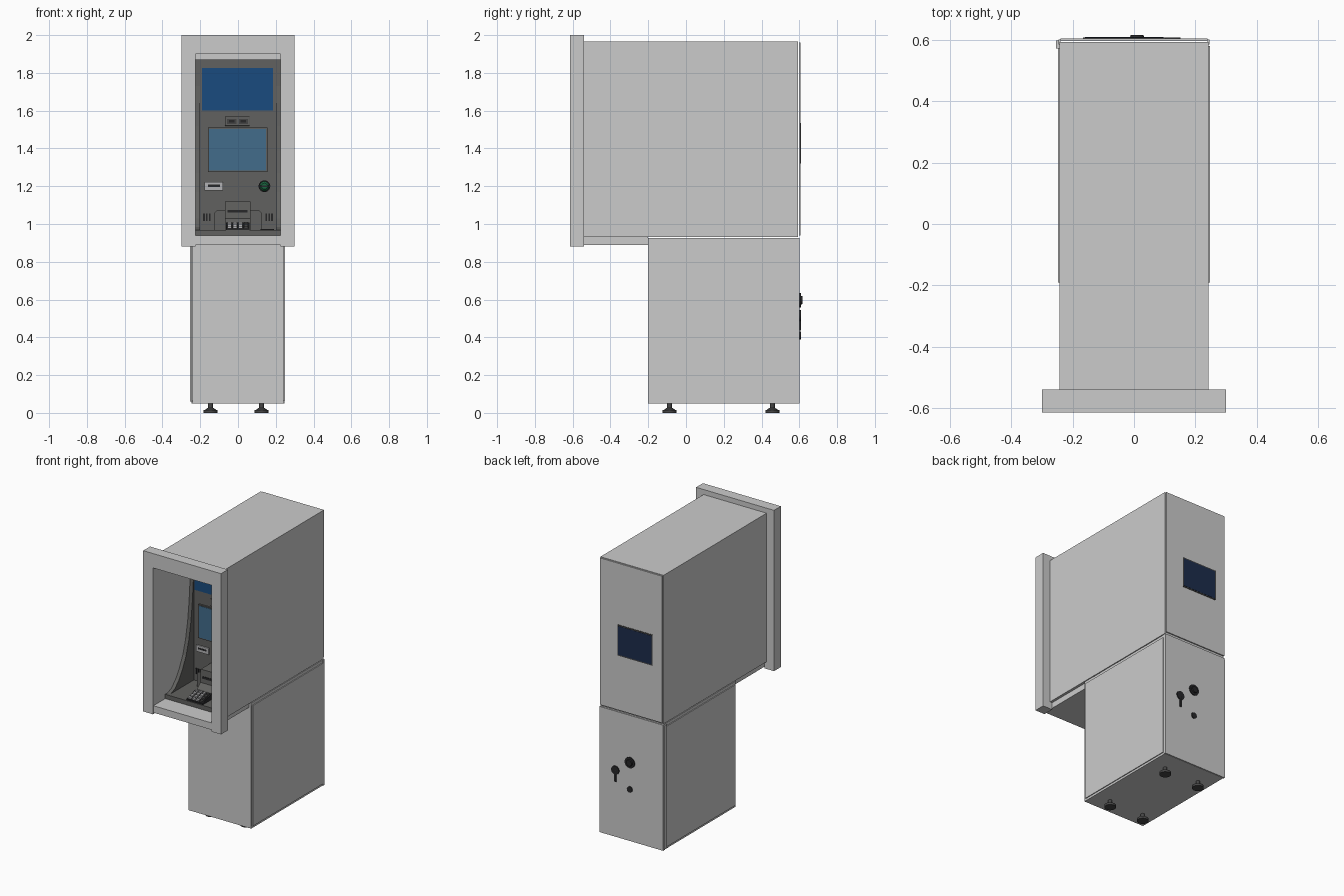
import bpy, bmesh, math
from mathutils import Matrix, Vector

if "Cube" in bpy.data.objects:
    bpy.data.objects.remove(bpy.data.objects["Cube"])


def material(name, r, g, b):
    m = bpy.data.materials.new(name)
    m.diffuse_color = (r, g, b, 1)
    m.use_nodes = True
    m.node_tree.nodes["Principled BSDF"].inputs["Base Color"].default_value = m.diffuse_color
    return m


DARK = material("dark_grey", .12, .12, .115)
BLACK = material("black", .02, .02, .022)
RUBBER = material("rubber", .06, .06, .06)
BLUE = material("screen_blue", .01, .07, .21)
PALE_BLUE = material("screen_pale_blue", .055, .15, .26)
NAVY = material("screen_navy", .012, .025, .07)
GREEN = material("green", .01, .13, .05)
METAL = material("metal", .45, .45, .46)


def finish(bm, name, mat=None, bevel=0):
    bmesh.ops.recalc_face_normals(bm, faces=bm.faces)
    me = bpy.data.meshes.new(name)
    bm.to_mesh(me)
    bm.free()
    ob = bpy.data.objects.new(name, me)
    bpy.context.collection.objects.link(ob)
    if mat:
        me.materials.append(mat)
    if bevel:
        mod = ob.modifiers.new("bevel", 'BEVEL')
        mod.width, mod.segments = bevel, 2
    return ob


def box(name, x, y, z, mat=None, bevel=0):
    """Box from (min, max) pairs."""
    bm = bmesh.new()
    size = [b - a for a, b in (x, y, z)]
    mid = [(a + b) / 2 for a, b in (x, y, z)]
    bmesh.ops.create_cube(bm, size=1, matrix=Matrix.Translation(mid) @ Matrix.Diagonal((*size, 1)))
    return finish(bm, name, mat, bevel)


def prism(name, pts, axis, a, b, mat=None):
    """Closed profile, (y, z) along x or (x, z) along y, swept from a to b."""
    bm = bmesh.new()
    vs = [bm.verts.new((a, u, v) if axis == 'x' else (u, a, v)) for u, v in pts]
    face = bm.faces.new(vs)
    ext = bmesh.ops.extrude_face_region(bm, geom=[face])['geom']
    d = Vector((b - a, 0, 0)) if axis == 'x' else Vector((0, b - a, 0))
    bmesh.ops.translate(bm, vec=d, verts=[g for g in ext if isinstance(g, bmesh.types.BMVert)])
    return finish(bm, name, mat)


def disc(name, centre, r, depth, axis='y', mat=None, r2=None):
    """Cylinder or cone centred on a point; r2 is the radius at the far end."""
    bm = bmesh.new()
    rot = Matrix.Rotation(-math.pi / 2, 4, 'X') if axis == 'y' else Matrix()
    bmesh.ops.create_cone(bm, cap_ends=True, segments=32, radius1=r, radius2=r if r2 is None else r2,
                          depth=depth, matrix=Matrix.Translation(centre) @ rot)
    ob = finish(bm, name, mat)
    bpy.context.view_layer.objects.active = ob
    ob.select_set(True)
    bpy.ops.object.shade_smooth_by_angle()
    ob.select_set(False)
    return ob


def recessed_box(name, outer, inner, y_front, y_back, y_recess):
    """Box with a rectangular tunnel let into its front."""
    bm = bmesh.new()
    rings = []
    for (x, z0, z1), y in ((outer, y_back), (outer, y_front), (inner, y_front), (inner, y_recess)):
        rings.append([bm.verts.new((px, y, pz)) for px, pz in ((-x, z0), (x, z0), (x, z1), (-x, z1))])
    bm.faces.new(rings[0])
    bm.faces.new(rings[-1])
    for p, q in zip(rings, rings[1:]):
        for i in range(4):
            j = (i + 1) % 4
            bm.faces.new((p[i], p[j], q[j], q[i]))
    return finish(bm, name)


# Upper cabinet with viewing tunnel, and the surround on its front
recessed_box("upper_cabinet", (.243, .93, 1.965), (.225, .938, 1.9), -.54, .594, -.17)
prism("front_surround", [(-.3, .88), (-.225, .88), (-.225, 1.9), (.225, 1.9),
                         (.225, .88), (.3, .88), (.3, 2), (-.3, 2)], 'y', -.615, -.54)
box("front_sill", (-.225, .225), (-.61, -.54), (.89, .938))
box("overhang_plate", (-.225, .225), (-.54, -.2), (.89, .93))
box("upper_rear_door", (-.24, .24), (.597, .605), (.94, 1.962))

# Lower safe cabinet
box("safe_cabinet", (-.242, .242), (-.2, .594), (.05, .925))
box("safe_rear_door", (-.242, .242), (.596, .602), (.05, .925))
for s, side in ((-1, "left"), (1, "right")):
    box(f"safe_side_panel_{side}", sorted((s * .24, s * .248)), (-.19, .58), (.065, .905))
    box(f"safe_corner_strip_{side}", sorted((s * .24, s * .246)), (.585, .602), (.05, .925))
box("safe_hinge", (-.254, -.24), (.572, .598), (.06, .92))

# Levelling feet
for x in (-.145, .125):
    for y in (-.087, .457):
        disc("foot_pad", (x, y, .008), .037, .016, 'z', RUBBER)
        disc("foot_cone", (x, y, .021), .03, .01, 'z', RUBBER, .016)
        disc("foot_stem", (x, y, .037), .013, .03, 'z', RUBBER)

# Rear service screen
box("rear_screen_bezel", (-.167, .103), (.603, .608), (1.32, 1.535), RUBBER)
box("rear_screen", (-.16, .096), (.606, .6095), (1.328, 1.527), NAVY)

# Combination dial, lever handle and key lock
disc("dial_base", (.01, .604, .597), .038, .008, 'y', BLACK)
disc("dial_knob", (.01, .611, .597), .024, .01, 'y', BLACK, .021)
disc("handle_hub", (.122, .604, .515), .03, .008, 'y', BLACK)
box("handle_lever", (.114, .13), (.6, .609), (.435, .515), BLACK, .002)
disc("key_lock", (.01, .604, .41), .021, .008, 'y', BLACK)

# Fascia, shelf and curved side cheeks
F = -.2
box("fascia", (-.225, .225), (F, -.17), (.938, 1.87), DARK)
box("shelf", (-.225, .225), (-.48, F), (.938, .968), DARK)
cheek = [(F, .968), (-.455, .968), (-.41, .985), (-.365, 1.03), (-.325, 1.09), (-.285, 1.17),
         (-.255, 1.27), (-.232, 1.39), (-.217, 1.52), (-.208, 1.64), (F, 1.73)]
for s, side in ((-1, "left"), (1, "right")):
    prism(f"cheek_{side}", cheek, 'x', s * .2, s * .225, DARK)
    for i in range(3):
        x = s * (.15 + .015 * i)
        box(f"speaker_slot_{side}", (x - .004, x + .004), (F - .004, F), (1.015, 1.055), BLACK)

# Screens
box("upper_screen", (-.19, .185), (F - .005, F), (1.6, 1.825), BLUE)
box("lower_screen_bezel", (-.16, .155), (F - .01, F), (1.275, 1.51), DARK)
box("lower_screen", (-.153, .148), (F - .013, F), (1.282, 1.503), PALE_BLUE)

# Sensor panel with two windows
box("sensor_panel", (-.07, .063), (F - .008, F), (1.52, 1.57), DARK, .002)
for x in (-.033, .028):
    box("sensor_frame", (x - .024, x + .024), (F - .011, F), (1.53, 1.557), RUBBER)
    box("sensor_window", (x - .014, x + .014), (F - .013, F), (1.537, 1.55), BLACK)

# Receipt slot and green card reader
box("receipt_plate", (-.177, -.08), (F - .01, F), (1.177, 1.222), METAL, .002)
box("receipt_slot", (-.16, -.095), (F - .012, F), (1.197, 1.208), BLACK)
disc("reader_ring", (.14, F - .006, 1.2), .031, .012, 'y', BLACK)
disc("reader_dome", (.14, F - .016, 1.2), .016, .012, 'y', GREEN, .027)
box("reader_slot", (.115, .165), (F - .024, F - .018), (1.197, 1.203), BLACK)

# Cash dispenser hood, with tapered top, and its upper block
prism("dispenser_hood", [(-.125, .968), (.125, .968), (.125, 1.06), (.11, 1.075),
                         (-.11, 1.075), (-.125, 1.06)], 'y', -.27, F, DARK)
prism("dispenser_block", [(F, .968), (-.36, .968), (-.35, 1.0), (-.315, 1.03), (-.31, 1.12), (F, 1.12)],
      'x', -.07, .065, DARK)
box("dispenser_mouth", (-.055, .05), (-.316, -.305), (1.06, 1.075), BLACK)

# Keypad with a grid of keys, and a small side tray
prism("keypad", [(-.475, .968), (-.475, .978), (-.375, 1.008), (-.375, .968)], 'x', -.063, .06, BLACK)
for row in range(4):
    for col in range(4):
        x, y = -.045 + .029 * col, -.46 + .024 * row
        z = .978 + .3 * (y + .475)
        box("key", (x - .011, x + .011), (y - .008, y + .008), (z - .004, z + .007), METAL if col < 3 else RUBBER)
box("side_tray", (.12, .19), (-.46, -.36), (.966, .974), BLACK)
